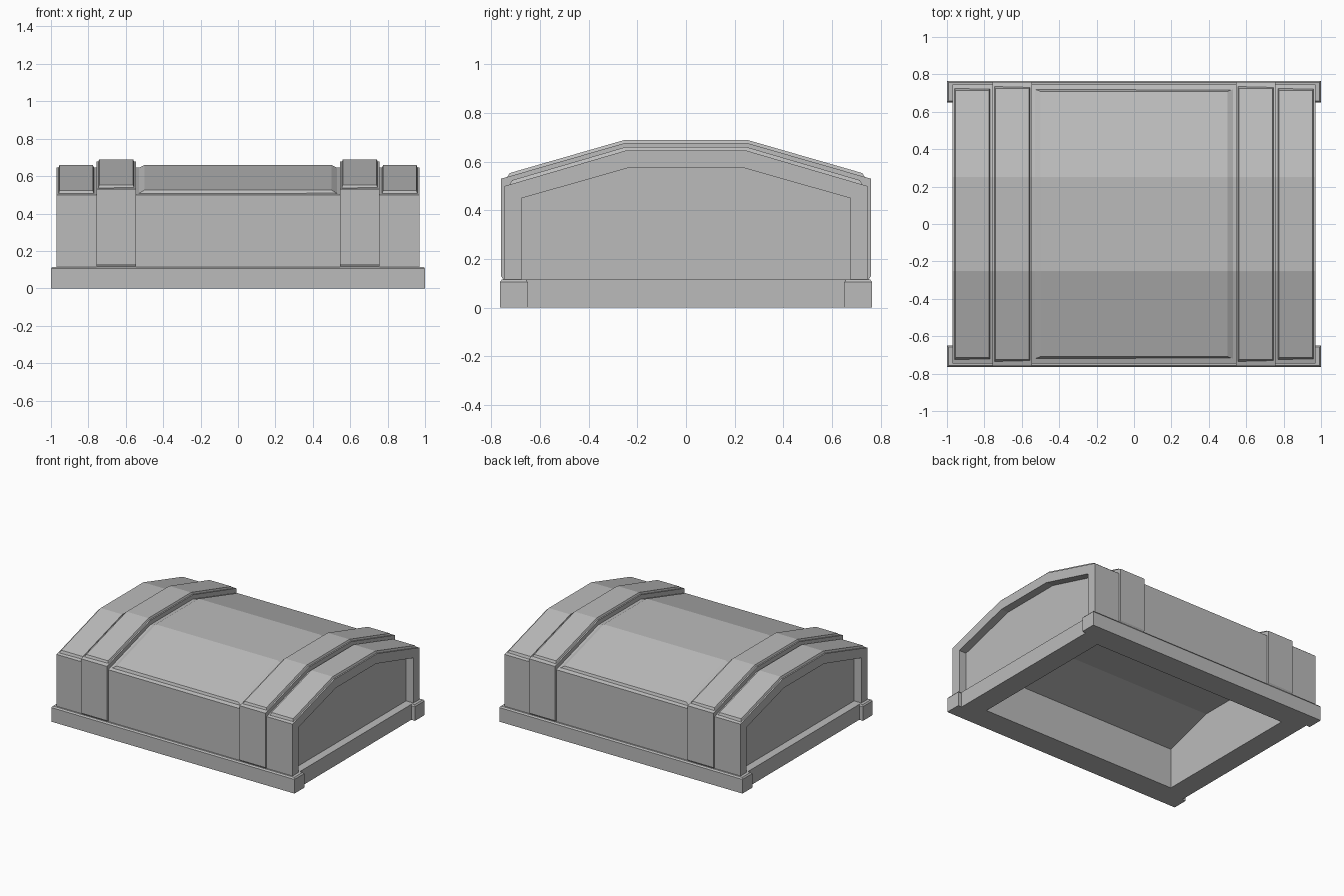
import bpy, bmesh

cube = bpy.data.objects.get("Cube")
if cube:
    bpy.data.objects.remove(cube, do_unlink=True)

grey = bpy.data.materials.new("plain_grey")
grey.use_nodes = True
COLOUR = (0.5, 0.5, 0.5, 1)
grey.diffuse_color = COLOUR
grey.node_tree.nodes["Principled BSDF"].inputs["Base Color"].default_value = COLOUR


def loft(name, sections):
    """Closed solid through matching rings of points."""
    bm = bmesh.new()
    rings = [[bm.verts.new(p) for p in s] for s in sections]
    n = len(rings[0])
    for a, b in zip(rings, rings[1:]):
        for i in range(n):
            j = (i + 1) % n
            bm.faces.new((a[i], a[j], b[j], b[i]))
    bm.faces.new(rings[0])
    bm.faces.new(rings[-1])
    bmesh.ops.recalc_face_normals(bm, faces=bm.faces)
    mesh = bpy.data.meshes.new(name)
    bm.to_mesh(mesh)
    bm.free()
    mesh.materials.append(grey)
    obj = bpy.data.objects.new(name, mesh)
    bpy.context.collection.objects.link(obj)
    return obj


def arch(name, x0, x1, half):
    """Extrude a symmetric (y, z) arch, given as its right half from the bottom up."""
    ring = half + [(-y, z) for y, z in reversed(half)]
    return loft(name, [[(x, y, z) for y, z in ring] for x in (x0, x1)])


def plate(name, x0, x1, inset, eave, ridge, end_y, lift):
    """Raised panel with sloped sides that follows an arched top."""
    slope = (ridge[1] - eave[1]) / (eave[0] - ridge[0])
    end_z = ridge[1] - slope * (end_y - ridge[0])
    half = [(end_y, end_z), ridge]
    path = half + [(-y, z) for y, z in reversed(half)]
    sections = []
    for y, z in path:
        top_y = y * (0.985 if abs(y) == end_y else 1)
        top = z + lift + slope * (abs(y) - abs(top_y))
        sections.append([(x0, y, z - 0.01), (x0, y, z),
                         (x0 + inset, top_y, top), (x1 - inset, top_y, top),
                         (x1, y, z), (x1, y, z - 0.01)])
    return loft(name, sections)


def cut(target, cutters):
    bpy.context.view_layer.objects.active = target
    for c in cutters:
        c.hide_render = True
        mod = target.modifiers.new("cut", "BOOLEAN")
        mod.operation = "DIFFERENCE"
        mod.solver = "EXACT"
        mod.object = c
        bpy.ops.object.modifier_apply(modifier=mod.name)


RIM_TOP = 0.115
BODY_EAVE, BODY_RIDGE = (0.745, 0.50), (0.25, 0.645)
STRAP_EAVE, STRAP_RIDGE = (0.76, 0.53), (0.25, 0.677)

# Cutters: hollow underside and arched recesses in both ends
cavity = arch("cavity_cutter", -0.81, 0.81, [(0.58, -0.1), (0.58, 0.30), (0.21, 0.41)])
recess = [(0.675, RIM_TOP), (0.675, 0.45), (0.235, 0.575)]
recesses = [arch("recess_cutter", s * 0.91, s * 1.1, recess) for s in (-1, 1)]

# Main arched shell
body = arch("lid_shell", -0.97, 0.97, [(0.745, 0.1), BODY_EAVE, BODY_RIDGE])
cut(body, [cavity] + recesses)


# Bottom rim with corner blocks wrapping the ends
def rim_ring(z, inset):
    x, y, side, step = 1 - inset, 0.765 - inset, 0.97, 0.65 + inset
    quarter = [(side, step), (x, step), (x, y)]
    ring = quarter + [(-a, b) for a, b in reversed(quarter)]
    ring += [(-a, -b) for a, b in ring]
    return [(a, b, z) for a, b in ring]


rim = loft("bottom_rim", [rim_ring(0, 0), rim_ring(0.105, 0), rim_ring(RIM_TOP, 0.008)])
cut(rim, [cavity])

# Raised centre panel
plate("centre_panel", -0.53, 0.53, 0.03, BODY_EAVE, BODY_RIDGE, 0.72, 0.015)

# Straps and end bands on both sides
for side, label in ((1, "left"), (-1, "right")):
    lo, hi = sorted((side * 0.545, side * 0.757))
    strap = arch(label + "_strap", lo, hi,
                 [(0.75, RIM_TOP), (0.76, 0.13), STRAP_EAVE, STRAP_RIDGE])
    cut(strap, [cavity])
    plate(label + "_strap_panel", lo + 0.01, hi - 0.01, 0.006,
          STRAP_EAVE, STRAP_RIDGE, 0.735, 0.013)
    lo, hi = sorted((side * 0.77, side * 0.96))
    plate(label + "_end_panel", lo, hi, 0.006, BODY_EAVE, BODY_RIDGE, 0.725, 0.015)

for c in [cavity] + recesses:
    bpy.data.objects.remove(c, do_unlink=True)
